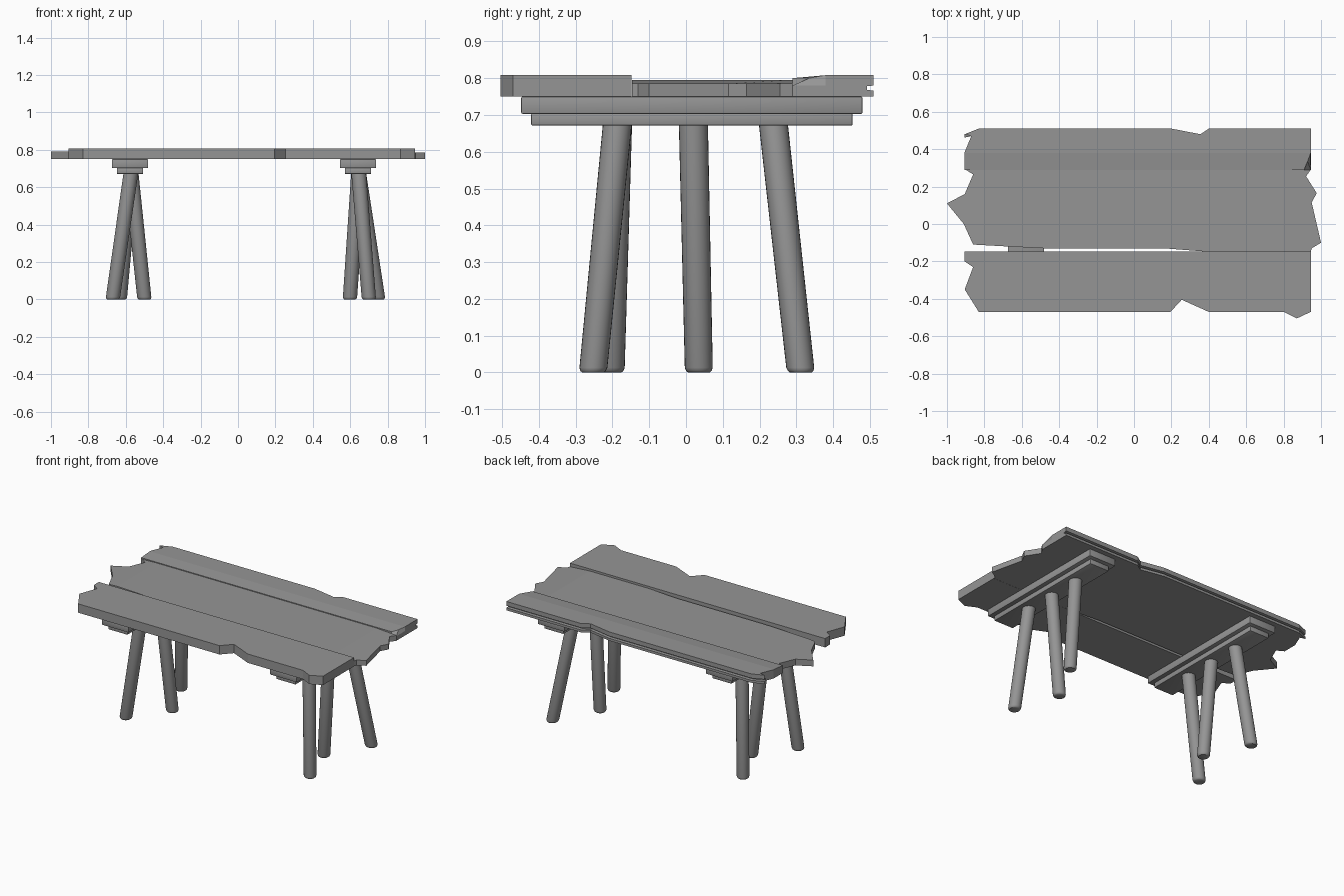
import bpy, bmesh, math
from mathutils import Vector

if "Cube" in bpy.data.objects:
    bpy.data.objects.remove(bpy.data.objects["Cube"], do_unlink=True)

grey = bpy.data.materials.new("weathered grey")
grey.use_nodes = True
grey.diffuse_color = (0.3, 0.3, 0.3, 1)
grey.node_tree.nodes["Principled BSDF"].inputs["Base Color"].default_value = grey.diffuse_color


def finish(name, bm, smooth=False):
    bmesh.ops.recalc_face_normals(bm, faces=bm.faces[:])
    mesh = bpy.data.meshes.new(name)
    bm.to_mesh(mesh)
    bm.free()
    mesh.materials.append(grey)
    obj = bpy.data.objects.new(name, mesh)
    bpy.context.collection.objects.link(obj)
    if smooth:
        bpy.ops.object.select_all(action='DESELECT')
        obj.select_set(True)
        bpy.context.view_layer.objects.active = obj
        bpy.ops.object.shade_smooth_by_angle(angle=math.radians(40))
    return obj


def loft(rings):
    """Skin a stack of matching closed rings and cap both ends."""
    bm = bmesh.new()
    rows = [[bm.verts.new(p) for p in ring] for ring in rings]
    for low, high in zip(rows, rows[1:]):
        for i in range(len(low)):
            j = (i + 1) % len(low)
            bm.faces.new((low[i], low[j], high[j], high[i]))
    bm.faces.new(rows[0])
    bm.faces.new(rows[-1])
    return bm


def layer(outline, z):
    return [(x, y, z) for x, y in outline]


def slice_at(bm, point, normal):
    bmesh.ops.bisect_plane(bm, geom=bm.verts[:] + bm.edges[:] + bm.faces[:],
                           plane_co=point, plane_no=normal)


BASE, TOP, MID_TOP = 0.75, 0.808, 0.795

# Front plank with ragged ends and a chipped long edge
front = [(-.905, -.148), (-.905, -.20), (-.86, -.23), (-.905, -.35), (-.83, -.47),
         (.195, -.47), (.255, -.405), (.40, -.47), (.80, -.47), (.87, -.505),
         (.945, -.47), (.945, -.148)]
finish("front_plank", loft([layer(front, BASE), layer(front, TOP)]))

# Middle plank, thinner and worn down at its ends
middle = [(-1, .11), (-.91, 0), (-.86, -.11), (-.68, -.12), (-.48, -.13), (.16, -.13),
          (.38, -.147), (.945, -.147), (.95, -.13), (1, -.10), (.95, .115),
          (.977, .165), (.92, .255), (.945, .29), (-.90, .29), (-.86, .265), (-.905, .16)]
bm = loft([layer(middle, BASE), layer(middle, MID_TOP)])
for x in (-.8, .8):
    slice_at(bm, (x, 0, 0), (1, 0, 0))
for v in bm.verts:
    if v.co.z > .78 and abs(v.co.x) > .82:
        v.co.z -= .010 if v.co.x > 0 else .004
finish("middle_plank", bm)

# Back plank with a groove in its long edge, a broken corner and a sloping inner edge
back = [(-.905, .29), (.91, .29), (.945, .29), (.945, .38), (.945, .51), (.40, .51),
        (.355, .48), (.20, .51), (-.83, .51), (-.905, .48), (-.87, .47), (-.905, .385)]
groove = [(x, y - .018 if y > .475 else y) for x, y in back]
broken = back[:2] + [(.928, .335)] + back[3:]
bm = loft([layer(back, BASE), layer(back, .766), layer(groove, .768),
           layer(groove, .778), layer(back, .780), layer(broken, TOP)])
slice_at(bm, (0, .379, 0), (0, 1, 0))
for v in bm.verts:
    if v.co.z > .79 and v.co.y < .34:
        v.co.z -= .008
finish("back_plank", bm)


def rail(name, x, y, half_x, half_y, low, high):
    bm = bmesh.new()
    bmesh.ops.create_cube(bm, size=1)
    for v in bm.verts:
        v.co = Vector((x + 2 * half_x * v.co.x, y + 2 * half_y * v.co.y,
                       (low + high) / 2 + (high - low) * v.co.z))
    bmesh.ops.bevel(bm, geom=bm.edges[:], offset=.004, segments=2, affect='EDGES', profile=.5)
    finish(name, bm, smooth=True)


def leg(name, foot, head, radius=.038, sides=24):
    foot, head = Vector(foot + (0,)), Vector(head + (.68,))
    rings = []
    for z, scale in ((0, .78), (.004, .91), (.013, 1), (.68, 1.04)):
        c = foot.lerp(head, z / .68)
        rings.append([(c.x + radius * scale * math.cos(math.tau * i / sides),
                       c.y + radius * scale * math.sin(math.tau * i / sides), z)
                      for i in range(sides)])
    finish(name, loft(rings), smooth=True)


# Two trestles: stepped cross rails on three splayed round legs each
trestles = {
    "right": (-.577, -.572, ((-.67, -.205), (-.50, .035), (-.632, .312))),
    "left": (.642, .645, ((.70, -.253), (.598, .035), (.75, .312))),
}
for side, (rail_x, head_x, feet) in trestles.items():
    rail(side + "_upper_rail", rail_x, .016, .097, .464, .703, BASE)
    rail(side + "_lower_rail", rail_x, .016, .070, .437, .671, .704)
    for place, foot, head_y in zip(("front", "middle", "back"), feet, (-.186, .02, .237)):
        leg(f"{side}_{place}_leg", foot, (head_x, head_y))
